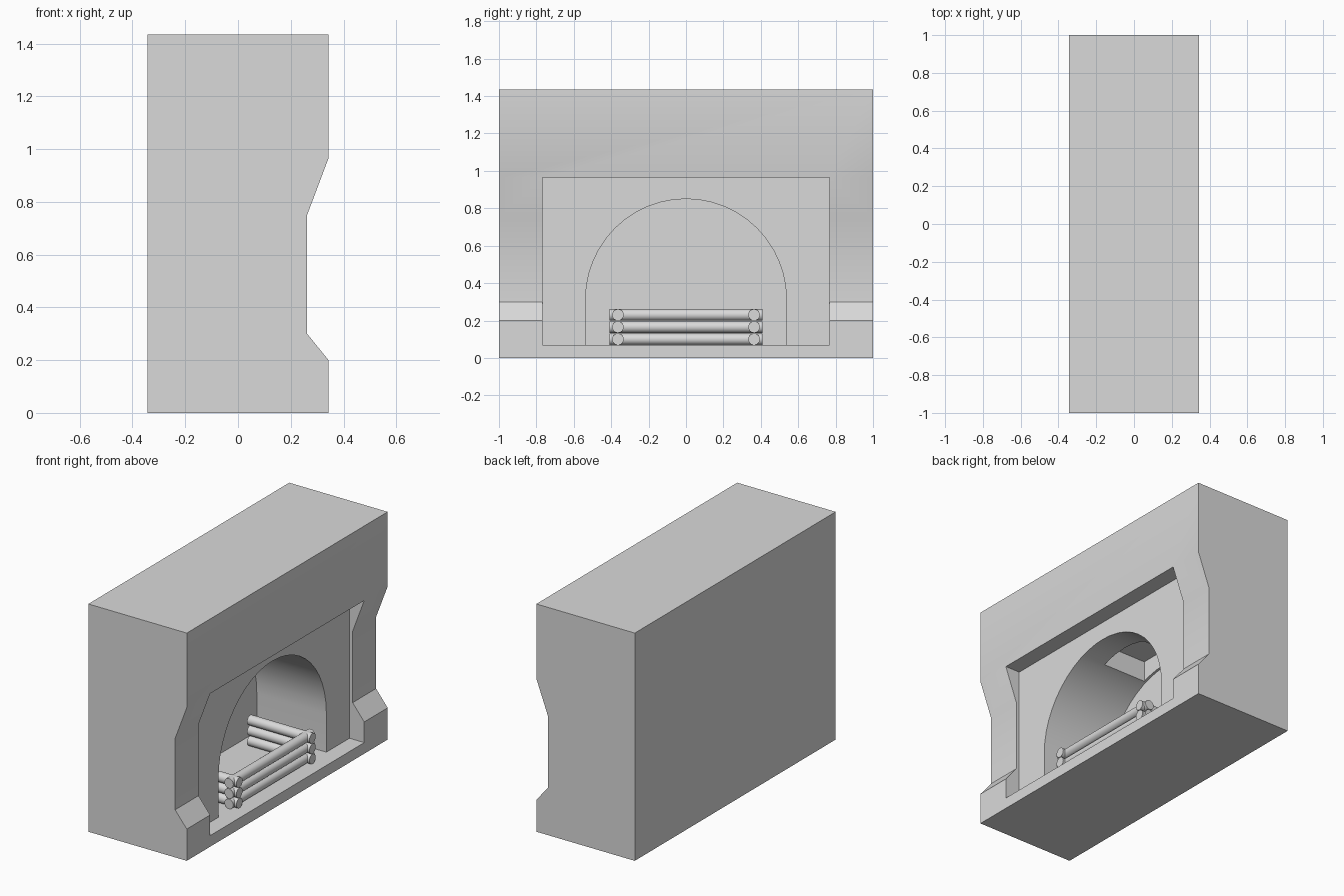
import bpy
import math
from mathutils import Vector

cube = bpy.data.objects.get("Cube")
if cube:
    bpy.data.objects.remove(cube, do_unlink=True)

stone = bpy.data.materials.new("light_grey")
stone.use_nodes = True
GREY = (0.7, 0.7, 0.7, 1)
stone.diffuse_color = GREY
stone.node_tree.nodes["Principled BSDF"].inputs["Base Color"].default_value = GREY


def prism(name, ring, offset):
    """Sweep a closed outline of 3D points along an offset."""
    n = len(ring)
    verts = [Vector(p) for p in ring]
    verts += [v + Vector(offset) for v in verts]
    faces = [[i, (i + 1) % n, (i + 1) % n + n, i + n] for i in range(n)]
    faces += [list(range(n))[::-1], list(range(n, 2 * n))]
    mesh = bpy.data.meshes.new(name)
    mesh.from_pydata(verts, [], faces)
    mesh.materials.append(stone)
    obj = bpy.data.objects.new(name, mesh)
    bpy.context.collection.objects.link(obj)
    # make the normals point outwards
    bpy.context.view_layer.objects.active = obj
    bpy.ops.object.select_all(action='DESELECT')
    obj.select_set(True)
    bpy.ops.object.mode_set(mode='EDIT')
    bpy.ops.mesh.select_all(action='SELECT')
    bpy.ops.mesh.normals_make_consistent(inside=False)
    bpy.ops.object.mode_set(mode='OBJECT')
    return obj


def box(name, lo, hi):
    (x, y, z), (X, Y, Z) = lo, hi
    return prism(name, [(x, y, z), (X, y, z), (X, Y, z), (x, Y, z)], (0, 0, Z - z))


def smooth(obj):
    bpy.ops.object.select_all(action='DESELECT')
    obj.select_set(True)
    bpy.context.view_layer.objects.active = obj
    bpy.ops.object.shade_smooth_by_angle(angle=math.radians(30))


def cut(obj, cutter):
    mod = obj.modifiers.new("cut", 'BOOLEAN')
    mod.operation = 'DIFFERENCE'
    mod.solver = 'EXACT'
    mod.object = cutter
    bpy.context.view_layer.objects.active = obj
    bpy.ops.object.modifier_apply(modifier=mod.name)
    bpy.data.objects.remove(cutter, do_unlink=True)


# Chimney breast: side profile with stepped-in jambs
BACK, FRONT, JAMB = -0.343, 0.343, 0.262
FLOOR, LINTEL = 0.07, 0.965
profile = [(BACK, 0), (FRONT, 0), (FRONT, 0.2), (JAMB, 0.3), (JAMB, 0.75),
           (FRONT, LINTEL), (FRONT, 1.435), (BACK, 1.435)]
surround = prism("fireplace_surround", [(x, -1, z) for x, z in profile], (0, 2, 0))

# Recess above the hearth, under the lintel
cut(surround, box("recess_cutter", (0.24, -0.767, FLOOR), (0.6, 0.767, LINTEL)))

# Arched firebox
RADIUS, SPRING, STEPS = 0.537, 0.313, 24
outline = [(-RADIUS, FLOOR), (RADIUS, FLOOR)]
outline += [(RADIUS * math.cos(a), SPRING + RADIUS * math.sin(a))
            for a in (math.pi * i / STEPS for i in range(STEPS + 1))]
FIRE_BACK = -0.245
cut(surround, prism("arch_cutter", [(FIRE_BACK, y, z) for y, z in outline], (0.7, 0, 0)))

# Flue opening in the firebox ceiling
cut(surround, box("flue_cutter", (-0.23, -0.18, 0.6), (0.075, 0.18, 0.95)))
smooth(surround)


# Stacked logs: three rows of one front log and two side logs
def log(name, start, end, radius=0.031):
    start, end = Vector(start), Vector(end)
    axis = end - start
    bpy.ops.mesh.primitive_cylinder_add(vertices=24, radius=radius, depth=axis.length,
                                        location=(start + end) / 2)
    obj = bpy.context.object
    obj.rotation_euler = axis.to_track_quat('Z', 'Y').to_euler()
    obj.name = name
    obj.data.materials.append(stone)
    smooth(obj)


for row in range(3):
    z = 0.1 + 0.065 * row
    log(f"front_log_{row + 1}", (0.222, -0.408, z), (0.222, 0.408, z))
    for side, y in (("right", -0.364), ("left", 0.364)):
        log(f"{side}_log_{row + 1}", (-0.17, y, z), (0.265, y, z))
